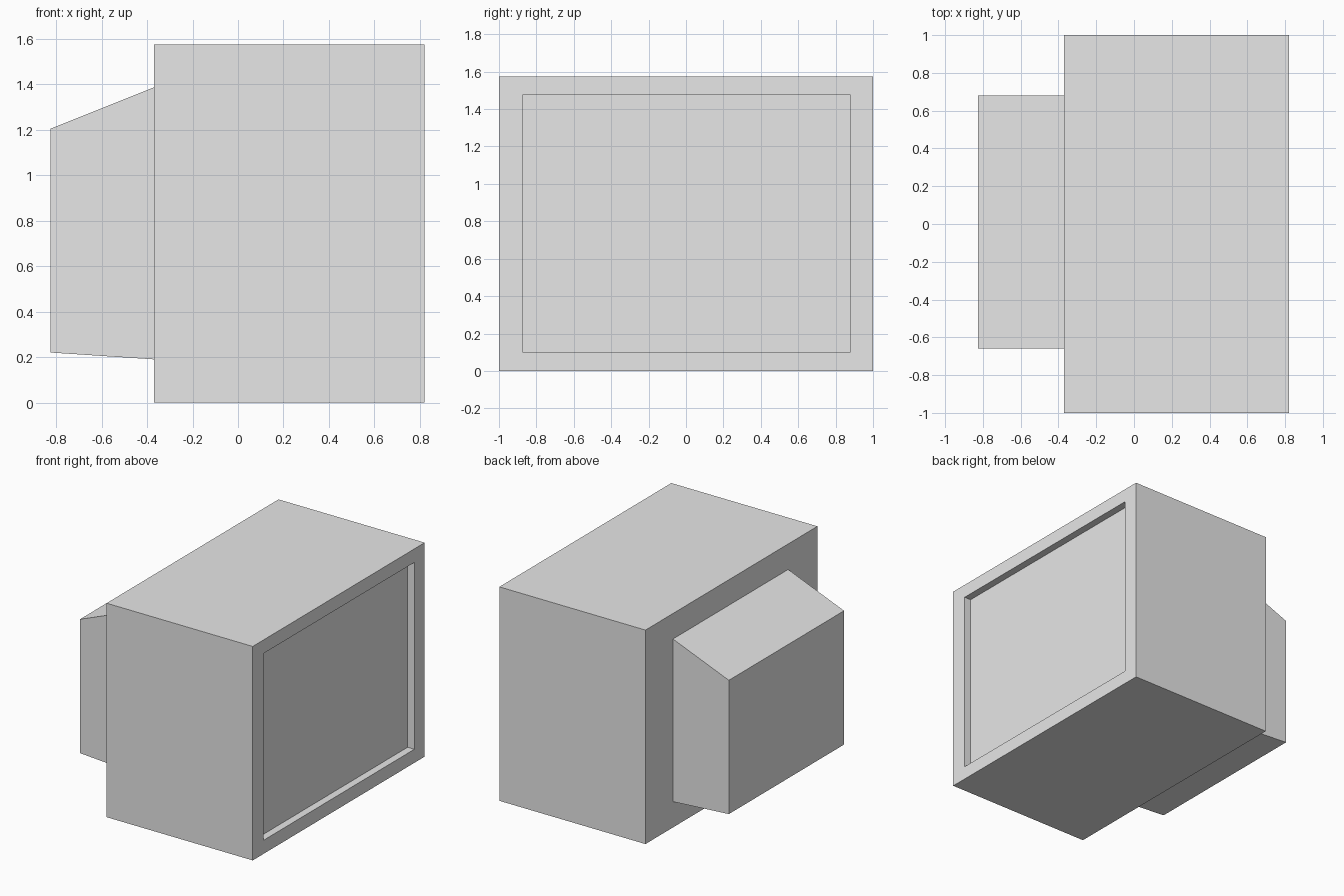
import bpy, bmesh
from mathutils import Vector

if "Cube" in bpy.data.objects:
    bpy.data.objects.remove(bpy.data.objects["Cube"])

casing = bpy.data.materials.new("casing_grey")
casing.diffuse_color = (0.8, 0.8, 0.8, 1)
casing.use_nodes = True
casing.node_tree.nodes["Principled BSDF"].inputs["Base Color"].default_value = casing.diffuse_color


def finish(name, bm):
    bmesh.ops.recalc_face_normals(bm, faces=bm.faces)
    mesh = bpy.data.meshes.new(name)
    bm.to_mesh(mesh)
    bm.free()
    mesh.materials.append(casing)
    obj = bpy.data.objects.new(name, mesh)
    bpy.context.collection.objects.link(obj)


def rect(bm, x, y0, y1, z0, z1):
    """Ring of four vertices in a plane of constant x."""
    return [bm.verts.new((x, y, z))
            for y, z in ((y0, z0), (y1, z0), (y1, z1), (y0, z1))]


def loft(name, sections):
    """Box-like shell through successive rectangles, capped at both ends."""
    bm = bmesh.new()
    rings = [rect(bm, *s) for s in sections]
    for a, b in zip(rings, rings[1:]):
        for i in range(4):
            j = (i + 1) % 4
            bm.faces.new((a[i], a[j], b[j], b[i]))
    bm.faces.new(rings[0])
    bm.faces.new(rings[-1])
    finish(name, bm)


# Main cabinet: back, front edge, bezel opening, recessed screen
loft("cabinet_with_recessed_screen", [
    (-0.37, -1.0, 1.0, 0.0, 1.575),
    (0.82, -1.0, 1.0, 0.0, 1.575),
    (0.82, -0.875, 0.88, 0.10, 1.475),
    (0.765, -0.875, 0.88, 0.10, 1.475),
])

# Tapered tube housing on the back
loft("rear_housing", [
    (-0.825, -0.66, 0.68, 0.22, 1.205),
    (-0.37, -0.66, 0.68, 0.19, 1.387),
])
